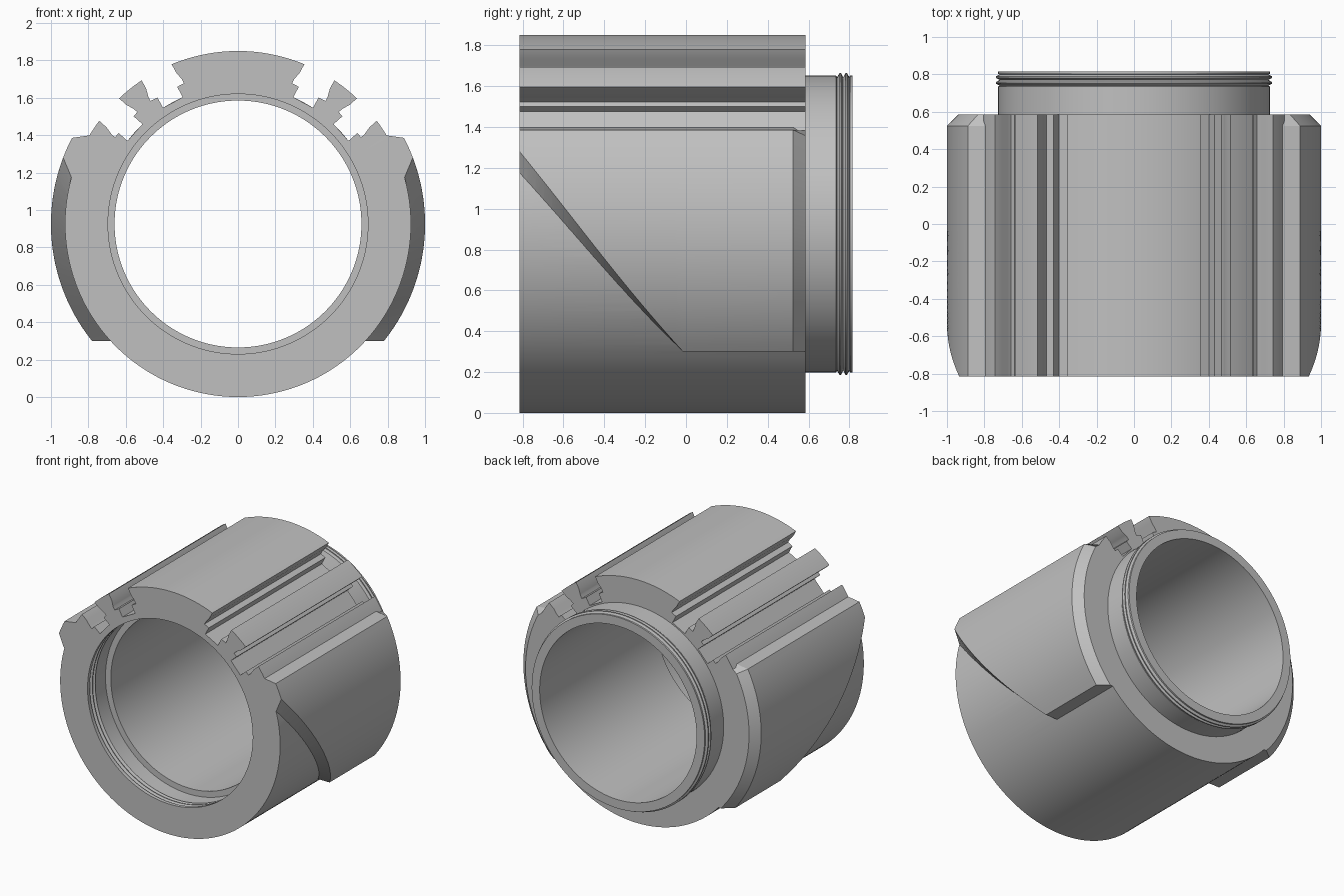
import bpy, bmesh, math
from mathutils import Vector

if "Cube" in bpy.data.objects:
    bpy.data.objects.remove(bpy.data.objects["Cube"], do_unlink=True)

AXIS = 0.925             # height of the bore axis, also the body radius
FRONT, BACK, END = -0.815, 0.585, 0.815

steel = bpy.data.materials.new("grey metal")
steel.use_nodes = True
GREY = (0.53, 0.53, 0.53, 1)
steel.diffuse_color = GREY
steel.node_tree.nodes["Principled BSDF"].inputs["Base Color"].default_value = GREY


def finish(name, bm):
    bmesh.ops.remove_doubles(bm, verts=bm.verts, dist=1e-5)
    bmesh.ops.recalc_face_normals(bm, faces=bm.faces)
    mesh = bpy.data.meshes.new(name)
    bm.to_mesh(mesh)
    bm.free()
    mesh.materials.append(steel)
    obj = bpy.data.objects.new(name, mesh)
    bpy.context.collection.objects.link(obj)
    return obj


def lathe(name, profile, steps=144):
    """Closed (radius, y) profile turned about the bore axis."""
    bm = bmesh.new()
    verts = [bm.verts.new((r, y, AXIS)) for r, y in profile]
    edges = [bm.edges.new((verts[i - 1], v)) for i, v in enumerate(verts)]
    bmesh.ops.spin(bm, geom=verts + edges, cent=(0, 0, AXIS), axis=(0, 1, 0),
                   angle=math.tau, steps=steps)
    return finish(name, bm)


def loft(bm, sections):
    """Skin matching closed sections and cap both ends."""
    rings = [[bm.verts.new(p) for p in s] for s in sections]
    for a, b in zip(rings, rings[1:]):
        for i in range(len(a)):
            bm.faces.new((a[i - 1], a[i], b[i], b[i - 1]))
    bm.faces.new(rings[0])
    bm.faces.new(rings[-1])


def boolean(target, tool, operation):
    mod = target.modifiers.new(operation, 'BOOLEAN')
    mod.operation, mod.object, mod.solver = operation, tool, 'EXACT'
    tool.hide_render = True
    bpy.context.view_layer.objects.active = target
    bpy.ops.object.modifier_apply(modifier=mod.name)
    bpy.data.objects.remove(tool, do_unlink=True)


# Sleeve: body, threaded neck and counterbore with thread grooves
profile = [(AXIS, FRONT), (AXIS, BACK), (0.727, BACK), (0.727, 0.735)]
for y in (0.755, 0.785):
    profile += [(0.718, y - 0.015), (0.739, y - 0.004), (0.739, y + 0.004), (0.718, y + 0.015)]
profile += [(0.727, 0.803), (0.727, END), (0.66, END), (0.66, -0.585), (0.705, -0.585), (0.705, -0.71)]
for y in (-0.73, -0.765):
    profile += [(0.7, y + 0.015), (0.72, y + 0.004), (0.72, y - 0.004), (0.7, y - 0.015)]
profile += [(0.695, -0.79), (0.695, FRONT)]
body = lathe("threaded_sleeve", profile)

# Undercut slots that leave a centre block and two rails
bm = bmesh.new()
for side in (1, -1):
    for degrees, width in ((28.2, 0.091), (48.4, 0.08)):
        a = math.radians(degrees)
        out = Vector((side * math.sin(a), 0, math.cos(a)))
        across = Vector((math.cos(a), 0, -side * math.sin(a)))
        half = [(width, 1.0), (width, 0.87), (width + 0.01, 0.825),
                (width + 0.01, 0.8), (0.06, 0.8), (0.06, 0.737)]
        outline = half + [(-t, r) for t, r in reversed(half)]
        points = [Vector((0, 0, AXIS)) + out * r + across * t for t, r in outline]
        loft(bm, [[p + Vector((0, y, 0)) for p in points] for y in (-1, 0.65)])
boolean(body, finish("slot_cutter", bm), 'DIFFERENCE')


# Raised side shells with a slanted lower front edge and a bevelled back
def shell_section(side, y, radius, z_out, z_in, inner=0.915, count=28):
    def arc(r, start, stop):
        angles = [start + (stop - start) * i / (count - 1) for i in range(count)]
        return [(side * r * math.cos(a), y, AXIS + r * math.sin(a)) for a in angles]
    low_out = math.asin((z_out - AXIS) / radius)
    low_in = math.asin((z_in - AXIS) / inner)
    return (arc(radius, math.radians(27.4), low_out)
            + arc(inner, low_in, math.radians(31.3)))


for side, name in ((1, "left_shell"), (-1, "right_shell")):
    sections = []
    steps = 20
    for i in range(steps + 1):
        t = i / steps
        sag = 0.03 * math.sin(math.pi * t) * t
        sections.append(shell_section(side, FRONT + 0.8 * t, 1.0,
                                      1.28 - 0.98 * t - sag, 1.16 - 0.86 * t - sag))
    sections.append(shell_section(side, 0.525, 1.0, 0.3, 0.3))
    sections.append(shell_section(side, BACK, 0.94, 0.3, 0.3))
    bm = bmesh.new()
    loft(bm, sections)
    boolean(body, finish(name, bm), 'UNION')

# Smooth curved walls, crisp edges
bpy.ops.object.select_all(action='DESELECT')
body.select_set(True)
bpy.context.view_layer.objects.active = body
bpy.ops.object.shade_smooth_by_angle(angle=math.radians(25))
